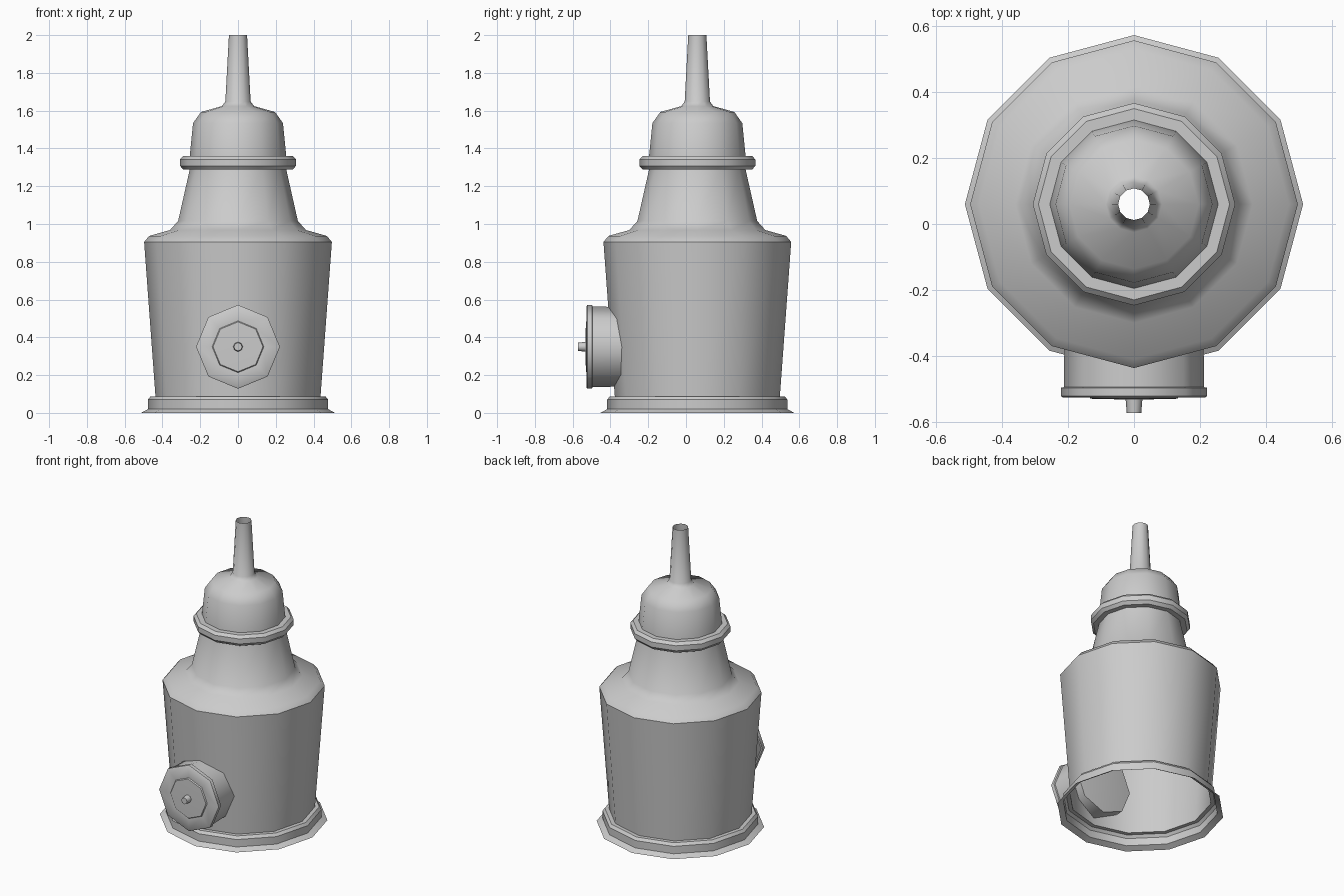
import bpy, bmesh, math
from mathutils import Matrix

if "Cube" in bpy.data.objects:
    bpy.data.objects.remove(bpy.data.objects["Cube"])

AXIS_Y = 0.06


def lathe(name, profile, sides, matrix, angle, closed=False):
    """Spin (radius, height) points into a faceted shell; radius 0 makes a pole."""
    bm = bmesh.new()
    rings = []
    for r, h in profile:
        if r == 0:
            rings.append([bm.verts.new((0, 0, h))] * sides)
        else:
            rings.append([bm.verts.new((r * math.cos(2 * math.pi * i / sides),
                                        r * math.sin(2 * math.pi * i / sides), h))
                          for i in range(sides)])
    pairs = list(zip(rings, rings[1:]))
    if closed:
        pairs.append((rings[-1], rings[0]))
    for a, b in pairs:
        for i in range(sides):
            j = (i + 1) % sides
            quad = (a[i], a[j], b[j], b[i])
            bm.faces.new(list(dict.fromkeys(quad)))
    bm.transform(matrix)
    mesh = bpy.data.meshes.new(name)
    bm.to_mesh(mesh)
    bm.free()
    ob = bpy.data.objects.new(name, mesh)
    bpy.context.collection.objects.link(ob)
    bpy.ops.object.select_all(action='DESELECT')
    ob.select_set(True)
    bpy.context.view_layer.objects.active = ob
    bpy.ops.object.shade_smooth_by_angle(angle=math.radians(angle))
    return ob


upright = Matrix.Translation((0, AXIS_Y, 0))
# side fitting: lathe height runs towards -y
forward = Matrix.Translation((0, 0, 0.35)) @ Matrix.Rotation(math.pi / 2, 4, 'X')

# Open-bottomed body with flared foot, shoulder and neck
lathe("body", [(0.513, 0), (0.477, 0.02), (0.477, 0.07), (0.463, 0.088), (0.437, 0.088),
               (0.497, 0.905), (0.47, 0.937), (0.36, 0.968), (0.317, 1.016),
               (0.254, 1.295)], 12, upright, 35)

# Collar ring round the neck
lathe("collar_ring", [(0.25, 1.288), (0.29, 1.288), (0.307, 1.308), (0.307, 1.342),
                      (0.29, 1.36), (0.25, 1.36)], 12, upright, 35, closed=True)

# Domed cap running into the hollow spout
lathe("cap_and_spout", [(0.256, 1.355), (0.238, 1.534), (0.196, 1.593), (0.085, 1.624),
                        (0.067, 1.648), (0.048, 2.0)], 12, upright, 40)

# Octagonal side drum with its rim and shallow front boss
lathe("side_drum", [(0, 0.27), (0.21, 0.29), (0.213, 0.495), (0.222, 0.497), (0.222, 0.522),
                    (0.215, 0.527), (0.137, 0.523), (0.132, 0.53), (0, 0.533)],
      8, forward, 50)

# Small pin at the centre of the drum
lathe("drum_pin", [(0.026, 0.525), (0.022, 0.573), (0, 0.573)], 8, forward, 50)
